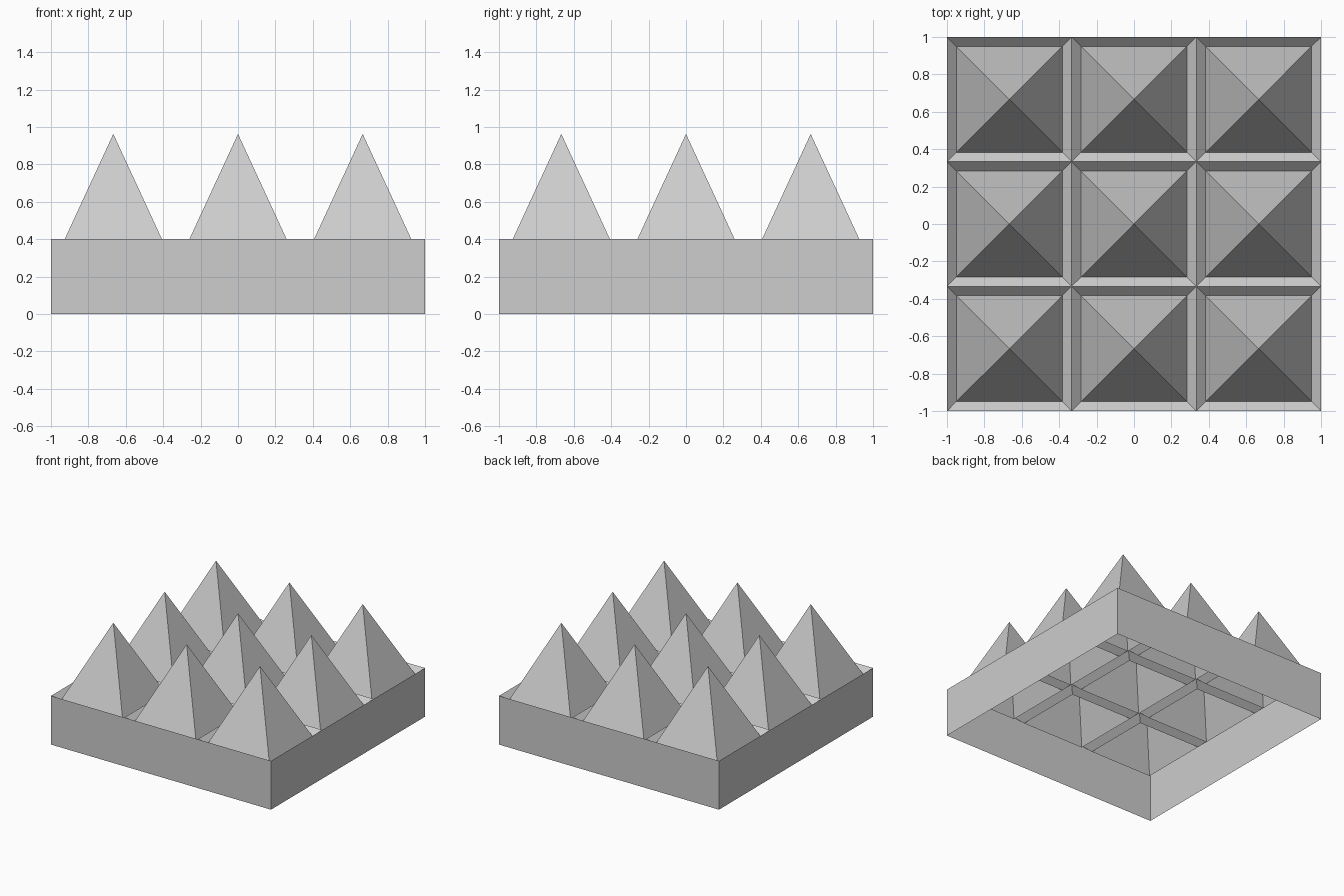
import bpy
import bmesh

cube = bpy.data.objects.get("Cube")
if cube:
    bpy.data.objects.remove(cube, do_unlink=True)

CELLS = 3
CELL = 2 / CELLS
WALL_TOP = 0.4
RIM = 0.05          # rim slopes inward and down by this much
APEX = 0.963

grey = bpy.data.materials.new("light_grey")
grey.use_nodes = True
colour = (0.61, 0.61, 0.61, 1)
grey.diffuse_color = colour
grey.node_tree.nodes["Principled BSDF"].inputs["Base Color"].default_value = colour


def square(bm, half, z):
    """Counter-clockwise ring of four vertices."""
    corners = ((-1, -1), (1, -1), (1, 1), (-1, 1))
    return [bm.verts.new((x * half, y * half, z)) for x, y in corners]


def bridge(bm, lower, upper):
    for i in range(4):
        j = (i + 1) % 4
        bm.faces.new((lower[i], lower[j], upper[j], upper[i]))


def to_mesh(bm, name):
    mesh = bpy.data.meshes.new(name)
    bm.to_mesh(mesh)
    bm.free()
    mesh.materials.append(grey)
    return mesh


def add_object(name, mesh, location=(0, 0, 0)):
    obj = bpy.data.objects.new(name, mesh)
    obj.location = location
    bpy.context.collection.objects.link(obj)


# Side walls, open above and below
bm = bmesh.new()
bridge(bm, square(bm, 1, 0), square(bm, 1, WALL_TOP))
add_object("side_walls", to_mesh(bm, "side_walls"))

# One tile: sunken rim around a hollow pyramid
bm = bmesh.new()
outer = square(bm, CELL / 2, WALL_TOP)
inner = square(bm, CELL / 2 - RIM, WALL_TOP - RIM)
bridge(bm, outer, inner)
tip = bm.verts.new((0, 0, APEX))
for i in range(4):
    bm.faces.new((inner[i], inner[(i + 1) % 4], tip))
tile = to_mesh(bm, "pyramid_tile")

# Grid of tiles sharing the mesh
for row in range(CELLS):
    for col in range(CELLS):
        place = ((col - 1) * CELL, (row - 1) * CELL, 0)
        add_object(f"pyramid_tile_{row + 1}_{col + 1}", tile, place)
